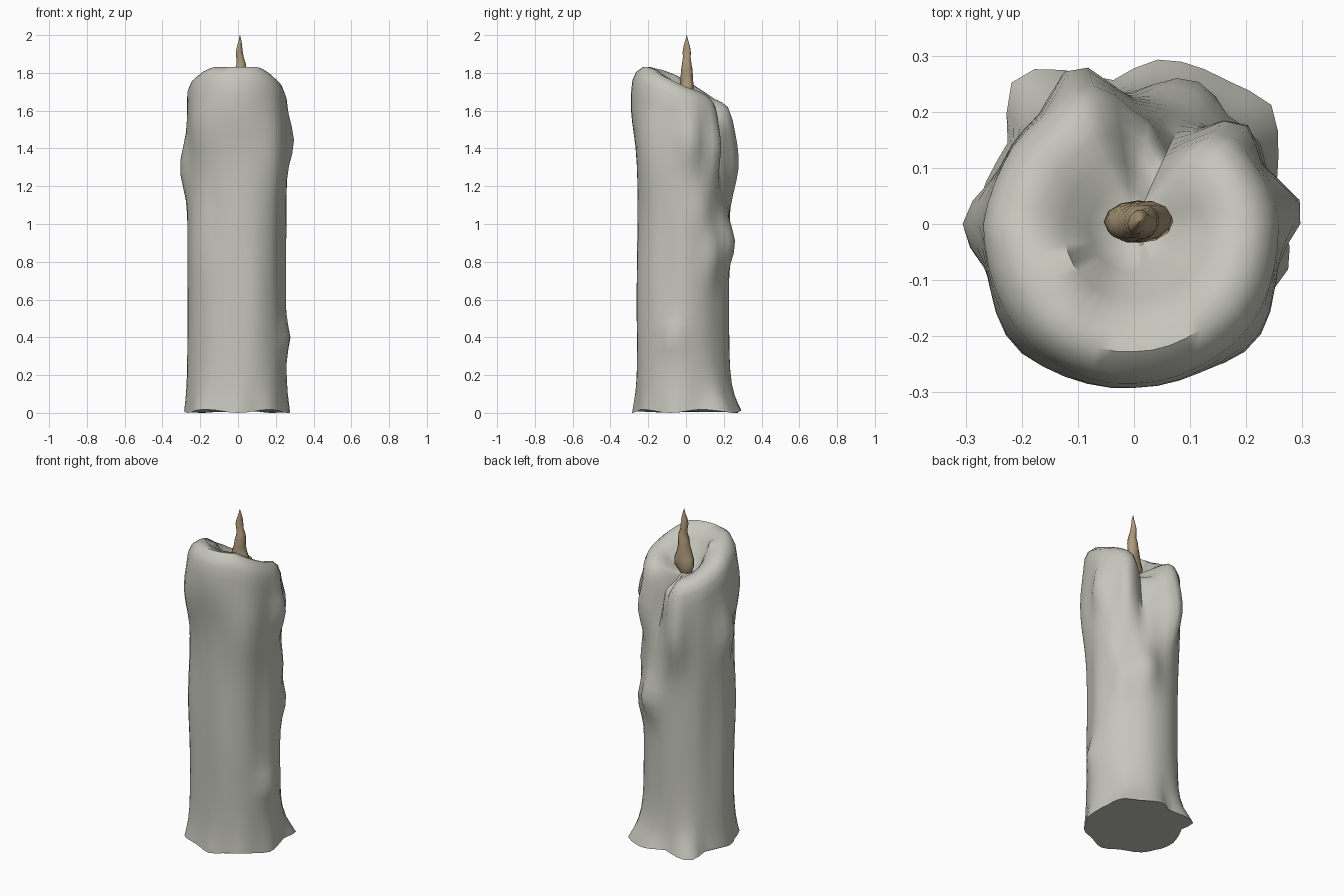
import bpy, bmesh, math
from mathutils import Vector

if "Cube" in bpy.data.objects:
    bpy.data.objects.remove(bpy.data.objects["Cube"])


def lerp_angle(table, a):
    """Cyclic linear interpolation of (degrees, value) pairs."""
    a %= 360
    pts = table + [(table[0][0] + 360, table[0][1])]
    for (a0, v0), (a1, v1) in zip(pts, pts[1:]):
        if a0 <= a <= a1:
            return v0 + (v1 - v0) * (a - a0) / (a1 - a0)


def bell(a, centre, width):
    """Bell curve over a wrapped angle."""
    return math.exp(-(((a - centre + 180) % 360 - 180) / width) ** 2)


def add_object(name, bm, colour, angle):
    bmesh.ops.recalc_face_normals(bm, faces=bm.faces)
    me = bpy.data.meshes.new(name)
    bm.to_mesh(me)
    bm.free()
    ob = bpy.data.objects.new(name, me)
    bpy.context.collection.objects.link(ob)
    mat = bpy.data.materials.new(name + "_colour")
    mat.diffuse_color = colour
    mat.use_nodes = True
    mat.node_tree.nodes["Principled BSDF"].inputs["Base Color"].default_value = mat.diffuse_color
    me.materials.append(mat)
    bpy.ops.object.select_all(action='DESELECT')
    ob.select_set(True)
    bpy.context.view_layer.objects.active = ob
    bpy.ops.object.shade_smooth_by_angle(angle=math.radians(angle))


def loft(rings):
    """Skin a stack of closed rings with a flat base, closing the top to a point."""
    bm = bmesh.new()
    vr = [[bm.verts.new(p) for p in r] for r in rings]
    n = len(vr[0])
    for a, b in zip(vr, vr[1:]):
        for i in range(n):
            j = (i + 1) % n
            bm.faces.new((a[i], a[j], b[j], b[i]))
    bm.faces.new(vr[0][::-1])
    tip = bm.verts.new(sum((v.co for v in vr[-1]), Vector()) / n)
    for i in range(n):
        bm.faces.new((vr[-1][i], vr[-1][(i + 1) % n], tip))
    return bm


# By direction (0 = right, 90 = back): column radius, foot radius, rim height
RADIUS = [(0, .255), (45, .224), (90, .228), (135, .24), (180, .268),
          (225, .265), (270, .255), (315, .265)]
FOOT = [(0, .27), (18, .265), (40, .325), (57, .305), (80, .30), (100, .255),
        (128, .345), (148, .265), (180, .285), (205, .275), (225, .305),
        (250, .27), (270, .285), (290, .265), (305, .285), (330, .27), (345, .285)]
RIM = [(0, 1.73), (30, 1.695), (48, 1.66), (58, 1.61), (66, 1.55), (80, 1.54),
       (94, 1.55), (102, 1.61), (112, 1.645), (135, 1.67), (165, 1.73),
       (180, 1.77), (205, 1.80), (235, 1.835), (300, 1.835), (325, 1.79), (342, 1.76)]
# Wax runs: direction, height, angular width, vertical width, bulge
DRIPS = [(111, 1.32, 14, .19, .066), (114, 1.52, 14, .13, .02),
         (66, .90, 18, .12, .055), (35, .84, 14, .12, .035),
         (6, 1.44, 13, .13, .05), (180, 1.30, 14, .14, .04),
         (315, 1.40, 24, .25, .035), (265, 1.65, 40, .22, .038),
         (225, 1.52, 22, .17, .03), (42, 1.42, 14, .15, .045),
         (345, .40, 14, .08, .03), (20, 1.08, 14, .12, .02),
         (140, 1.40, 16, .35, .015), (215, .85, 18, .25, .012),
         (290, .60, 16, .40, .012), (66, 1.55, 13, .32, -.09),
         (88, 1.50, 12, .30, -.03), (335, .85, 12, .40, -.015),
         (160, .70, 12, .40, -.015), (240, 1.1, 12, .25, -.012)]


def radius(a, z):
    r = base = lerp_angle(RADIUS, a)
    for da, dz, wa, wz, k in DRIPS:
        r += k * bell(a, da, wa) * math.exp(-((z - dz) / wz) ** 2)
    return r + (lerp_angle(FOOT, a) - base) * math.exp(-max(z - .02, 0) / .1)


def polar(r, a, z):
    return (r * math.cos(math.radians(a)), r * math.sin(math.radians(a)), z)


# Candle body: column rings, then rim lobes folding into the basin
N = 44
angles = [360 * i / N for i in range(N)]
levels = [0, .03, .06, .1, .15] + [.15 + .85 * k / 20 for k in range(1, 21)]
rings = []
for t in levels:
    ring = []
    for a in angles:
        foot = .009 + .009 * math.sin(math.radians(5 * a)) if t == 0 else .008 * (1 - t)
        z = foot + t * (lerp_angle(RIM, a) - .075)
        ring.append(polar(radius(a, z), a, z))
    rings.append(ring)
for s, drop, mix in [(.93, .03, 0), (.8, .004, 0), (.64, 0, .08),
                     (.47, 0, .35), (.3, 0, .75), (.14, 0, 1)]:
    ring = []
    for a in angles:
        h = lerp_angle(RIM, a)
        m = mix * (1 - .8 * bell(a, 208, 26)) if s > .4 else mix  # wide front-left ledge
        z = (h - drop) * (1 - m) + 1.62 * m
        ring.append(polar(s * radius(a, h - .075), a, z))
    rings.append(ring)
add_object("candle_body", loft(rings), (.56, .56, .50, 1), 50)

# Wick: twisted, lumpy teardrop (height, x centre, half width, half depth, twist)
PROFILE = [(1.59, 0, .018, .015, 0), (1.62, 0, .038, .028, 0), (1.66, .008, .062, .038, 0),
           (1.70, .010, .058, .037, 10), (1.74, .008, .044, .034, 20),
           (1.78, .010, .034, .032, 30), (1.82, .014, .032, .030, 40),
           (1.85, .017, .026, .024, 50), (1.88, .011, .021, .020, 60),
           (1.91, .007, .023, .017, 60), (1.94, .008, .019, .012, 60),
           (1.97, .011, .009, .007, 60), (2.0, .010, .001, .001, 60)]
wick = []
for z, cx, rx, ry, tw in PROFILE:
    ring = []
    c, s = math.cos(math.radians(tw)), math.sin(math.radians(tw))
    for k in range(12):
        u, v = rx * math.cos(k * math.pi / 6), ry * math.sin(k * math.pi / 6)
        ring.append((cx + u * c - v * s, .004 + u * s + v * c, z))
    wick.append(ring)
add_object("wick", loft(wick), (.42, .32, .19, 1), 60)
